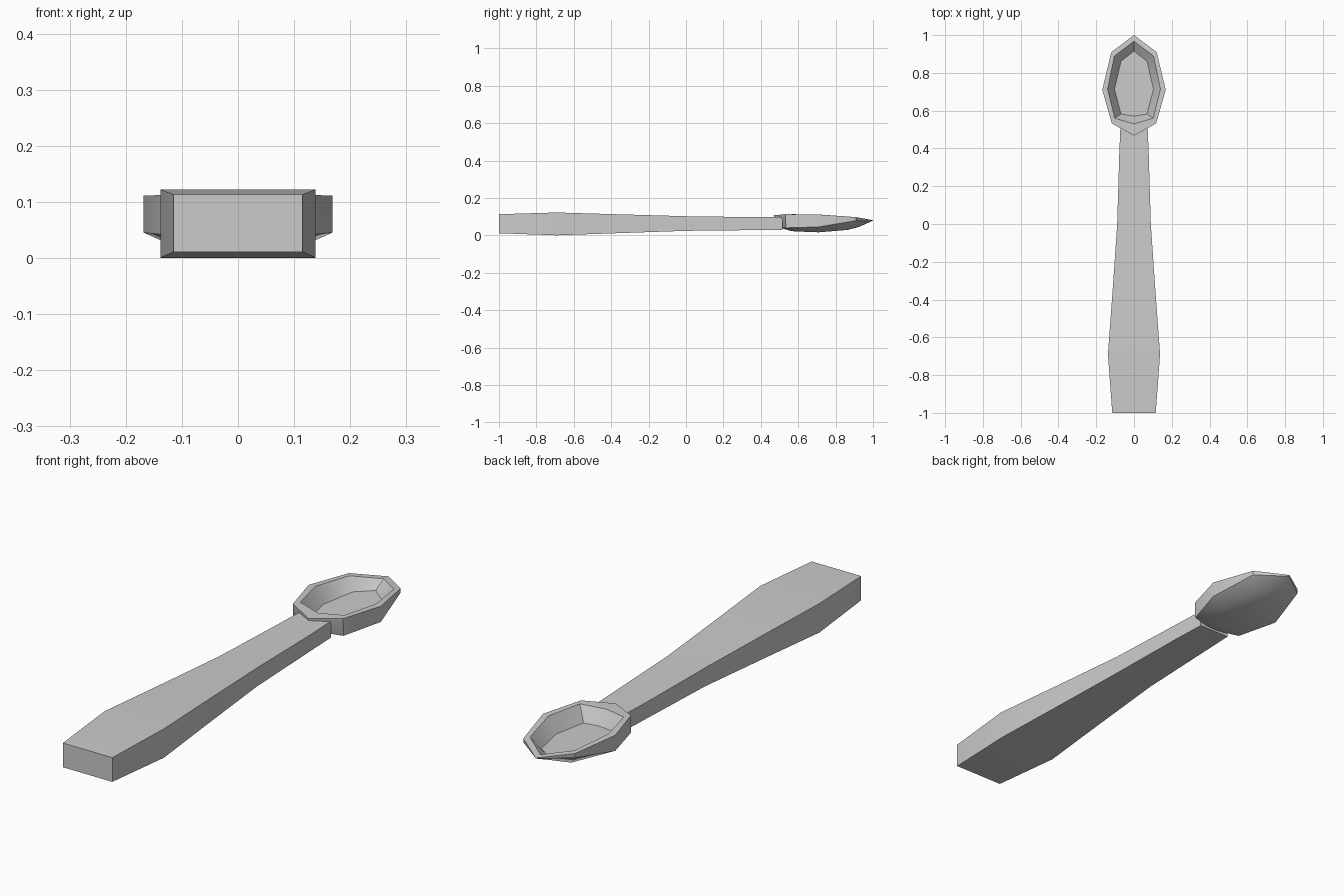
import bpy, bmesh, math

if "Cube" in bpy.data.objects:
    bpy.data.objects.remove(bpy.data.objects["Cube"])


def loft(name, rings, angle):
    """Bridge equal-length vertex loops, cap both ends, smooth by angle."""
    bm = bmesh.new()
    loops = [[bm.verts.new(p) for p in ring] for ring in rings]
    n = len(loops[0])
    for a, b in zip(loops, loops[1:]):
        for i in range(n):
            j = (i + 1) % n
            bm.faces.new((a[i], a[j], b[j], b[i]))
    bm.faces.new(loops[0])
    bm.faces.new(loops[-1])
    bmesh.ops.recalc_face_normals(bm, faces=bm.faces)
    mesh = bpy.data.meshes.new(name)
    bm.to_mesh(mesh)
    bm.free()
    ob = bpy.data.objects.new(name, mesh)
    bpy.context.collection.objects.link(ob)
    bpy.ops.object.select_all(action='DESELECT')
    ob.select_set(True)
    bpy.context.view_layer.objects.active = ob
    bpy.ops.object.shade_smooth_by_angle(angle=math.radians(angle))
    return ob


# Handle: rectangular sections (y, half width, bottom z, top z)
sections = [(-1.0, .115, .011, .113), (-.69, .138, .0, .122),
            (-.35, .113, .012, .112), (0, .089, .024, .102),
            (.37, .078, .028, .097), (.515, .072, .028, .097)]
loft("handle", [[(-w, y, lo), (w, y, lo), (w, y, hi), (-w, y, hi)]
                for y, w, lo, hi in sections], 30)


# Bowl: half loops from the handle end to the tip, mirrored into octagons
def ring(half):
    return half + [(-x, y, z) for x, y, z in half[-2:0:-1]]


underside = ring([(0, .56, .024), (.07, .58, .021), (.103, .71, .016),
                  (.072, .865, .029), (0, .925, .045)])
wall_foot = ring([(0, .503, .04), (.117, .534, .04), (.168, .71, .045),
                  (.12, .908, .078), (0, .997, .077)])
lip_under = ring([(0, .472, .092), (.117, .532, .098), (.168, .71, .102),
                  (.12, .91, .092), (0, .999, .079)])
rim_outer = ring([(0, .468, .107), (.117, .532, .113), (.168, .71, .111),
                  (.12, .91, .097), (0, 1.0, .081)])
rim_inner = ring([(0, .53, .107), (.102, .56, .113), (.14, .714, .111),
                  (.104, .889, .098), (0, .968, .083)])
floor = ring([(0, .571, .05), (.069, .582, .05), (.103, .714, .045),
              (.069, .862, .05), (0, .915, .054)])
loft("bowl", [underside, wall_foot, lip_under, rim_outer, rim_inner, floor], 35)
